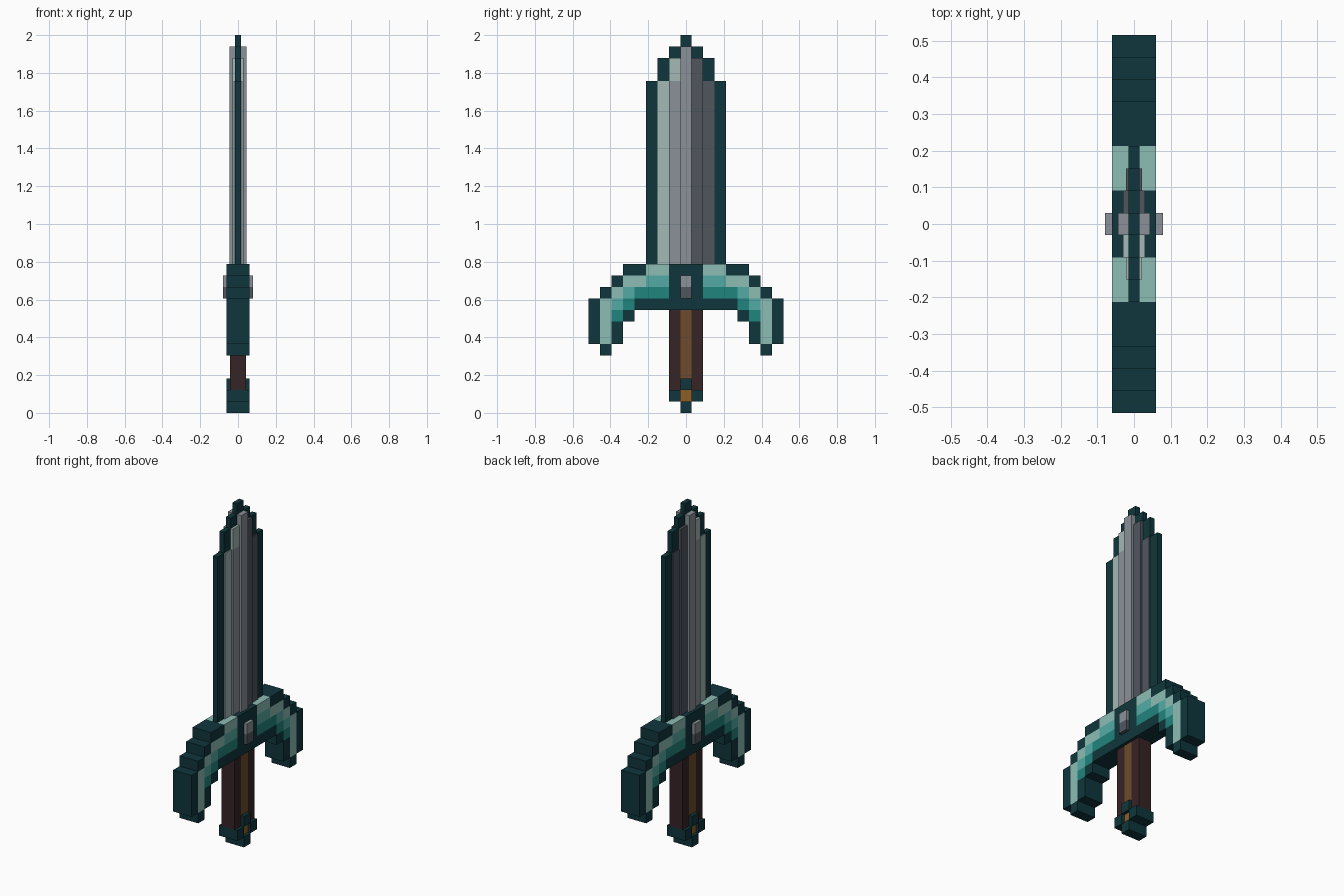
import bpy, bmesh
from mathutils import Vector

if "Cube" in bpy.data.objects:
    bpy.data.objects.remove(bpy.data.objects["Cube"])

U = 2 / 33  # one square of the pixel grid


def srgb(h):
    c = [int(h[i:i + 2], 16) / 255 for i in (0, 2, 4)]
    return [v / 12.92 if v <= 0.04045 else ((v + 0.055) / 1.055) ** 2.4 for v in c] + [1]


PALETTE = {
    "D": ("dark teal", "0f363c"), "L": ("pale teal", "8cbcb4"),
    "M": ("mid teal", "54aba6"), "P": ("deep teal", "20857e"),
    "W": ("pale steel", "a3b9b5"), "G": ("grey steel", "8a9197"),
    "S": ("dark steel", "50565f"), "B": ("dark brown", "362325"),
    "N": ("brown", "6e4c2b"), "O": ("golden brown", "8f5e26"),
}
MATS = {}
for key, (name, code) in PALETTE.items():
    MATS[key] = bpy.data.materials.new(name)
    MATS[key].diffuse_color = srgb(code)

cells = {}  # (column, row) -> (part, colour key, half thickness)


def fill(part, cols, rows, key, half):
    for c in cols:
        for r in rows:
            cells[c, r] = (part, key, half)


# Blade: ridge, stepped bevels and thin dark cutting edge
fill("blade", [0], range(13, 32), "G", 0.044)
fill("blade", [-1], range(13, 29), "G", 0.03)
fill("blade", [-1], range(29, 31), "W", 0.03)
fill("blade", [1], range(13, 31), "S", 0.03)
fill("blade", [-2], range(13, 29), "W", 0.022)
fill("blade", [2], range(13, 29), "S", 0.022)
fill("blade", [-3, 3], range(13, 29), "D", 0.015)
fill("blade", [-2, 2], range(29, 31), "D", 0.015)
fill("blade", [-1, 1], [31], "D", 0.015)
fill("blade", [0], [32], "D", 0.015)

# Guard: centre block and mirrored drooping wings (rows from 12 down, columns from 2 out)
fill("guard", range(-1, 2), range(9, 13), "D", 0.06)
WING = ["LLDD", "MMLLD", "PPPMLD", "DDDPMLD", "...DPLD", "....DLD", "....DLD", ".....D"]
for i, line in enumerate(WING):
    for j, key in enumerate(line):
        if key != ".":
            fill("guard", [j + 2, -j - 2], [12 - i], key, 0.06)

# Gem in the guard centre
fill("gem", [0], [11], "G", 0.079)
fill("gem", [0], [10], "S", 0.079)

# Grip and pommel
fill("grip", [-1, 1], range(2, 9), "B", 0.042)
fill("grip", [0], range(3, 9), "N", 0.042)
fill("pommel", [0], [0, 2], "D", 0.06)
fill("pommel", [-1, 1], [1], "D", 0.06)
fill("pommel", [0], [1], "O", 0.042)


def build(part):
    """Make one part, with only the faces that lie on the outside of the sword."""
    mine = {k: v for k, v in cells.items() if v[0] == part}
    keys = sorted({v[1] for v in mine.values()})
    bm = bmesh.new()

    def quad(points, outward, slot):
        pts = [Vector(p) for p in points]
        if (pts[1] - pts[0]).cross(pts[2] - pts[1]).dot(Vector(outward)) < 0:
            pts.reverse()
        bm.faces.new([bm.verts.new(p) for p in pts]).material_index = slot

    for (c, r), (_, key, h) in mine.items():
        slot = keys.index(key)
        y0, y1, z0, z1 = (c - 0.5) * U, (c + 0.5) * U, r * U, (r + 1) * U
        for s in (-1, 1):
            quad([(s * h, y0, z0), (s * h, y1, z0), (s * h, y1, z1), (s * h, y0, z1)], (s, 0, 0), slot)
        # rim faces wherever the neighbouring square is thinner or missing
        for dc, dr, a, b in ((1, 0, (y1, z0), (y1, z1)), (-1, 0, (y0, z0), (y0, z1)),
                             (0, 1, (y0, z1), (y1, z1)), (0, -1, (y0, z0), (y1, z0))):
            n = cells.get((c + dc, r + dr), (None, None, 0))[2]
            if n >= h:
                continue
            for x0, x1 in ([(-h, -n), (n, h)] if n else [(-h, h)]):
                quad([(x0, *a), (x1, *a), (x1, *b), (x0, *b)], (0, dc, dr), slot)
    bmesh.ops.remove_doubles(bm, verts=bm.verts, dist=1e-5)
    mesh = bpy.data.meshes.new(part)
    bm.to_mesh(mesh)
    bm.free()
    for k in keys:
        mesh.materials.append(MATS[k])
    bpy.context.collection.objects.link(bpy.data.objects.new(part, mesh))


for part in ("blade", "guard", "gem", "grip", "pommel"):
    build(part)

for m in bpy.data.materials:
    if m.users and not m.is_grease_pencil:
        m.use_nodes = True
        m.node_tree.nodes["Principled BSDF"].inputs["Base Color"].default_value = m.diffuse_color
